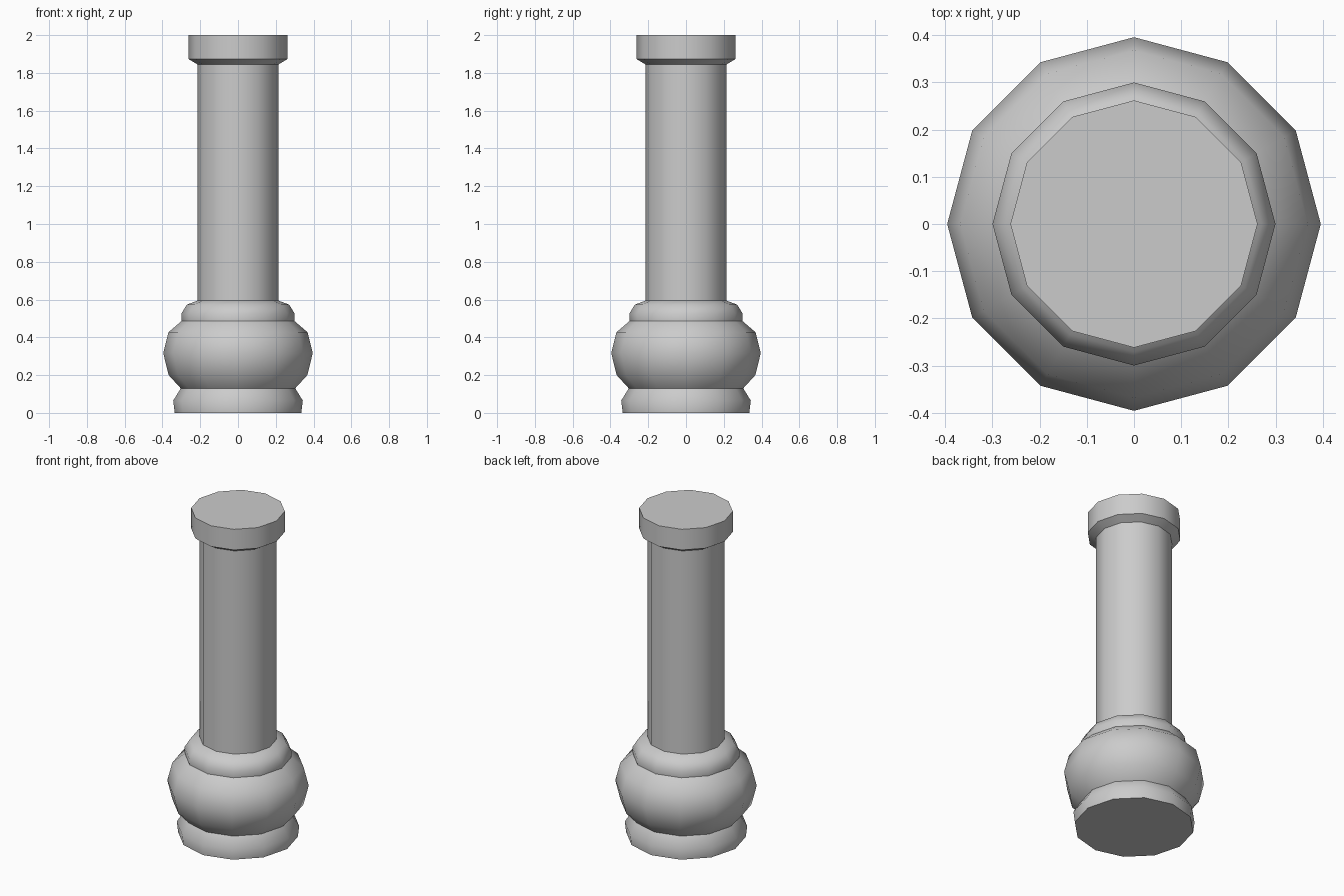
import bpy
import bmesh
from math import cos, sin, tau, radians

SIDES = 12

cube = bpy.data.objects.get("Cube")
if cube:
    bpy.data.objects.remove(cube, do_unlink=True)

stone = bpy.data.materials.new("grey_stone")
stone.use_nodes = True
colour = (0.6, 0.6, 0.6, 1)
stone.diffuse_color = colour
stone.node_tree.nodes["Principled BSDF"].inputs["Base Color"].default_value = colour


def turned(name, profile, cap_bottom=False, cap_top=False):
    """Turn a profile of (radius, height) points around the z axis."""
    bm = bmesh.new()
    rings = [[bm.verts.new((r * cos(tau * i / SIDES), r * sin(tau * i / SIDES), z))
              for i in range(SIDES)] for r, z in profile]
    for low, high in zip(rings, rings[1:]):
        for i in range(SIDES):
            j = (i + 1) % SIDES
            bm.faces.new((low[i], low[j], high[j], high[i]))
    if cap_bottom:
        bm.faces.new(rings[0][::-1])
    if cap_top:
        bm.faces.new(rings[-1])
    mesh = bpy.data.meshes.new(name)
    bm.to_mesh(mesh)
    bm.free()
    mesh.materials.append(stone)
    obj = bpy.data.objects.new(name, mesh)
    bpy.context.collection.objects.link(obj)
    bpy.ops.object.select_all(action="DESELECT")
    obj.select_set(True)
    bpy.context.view_layer.objects.active = obj
    bpy.ops.object.shade_smooth_by_angle(angle=radians(50))
    return obj


# Foot ring
turned("foot", [(0.335, 0), (0.343, 0.065), (0.303, 0.13)], cap_bottom=True)

# Rounded bulb with a collar above it
turned("bulb", [(0.303, 0.13), (0.367, 0.2), (0.396, 0.317), (0.368, 0.427),
                (0.298, 0.487), (0.3, 0.525), (0.271, 0.573), (0.215, 0.594)])

# Straight shaft
turned("shaft", [(0.215, 0.594), (0.215, 1.845)])

# Top cap
turned("cap", [(0.215, 1.845), (0.262, 1.873), (0.262, 2)], cap_top=True)
